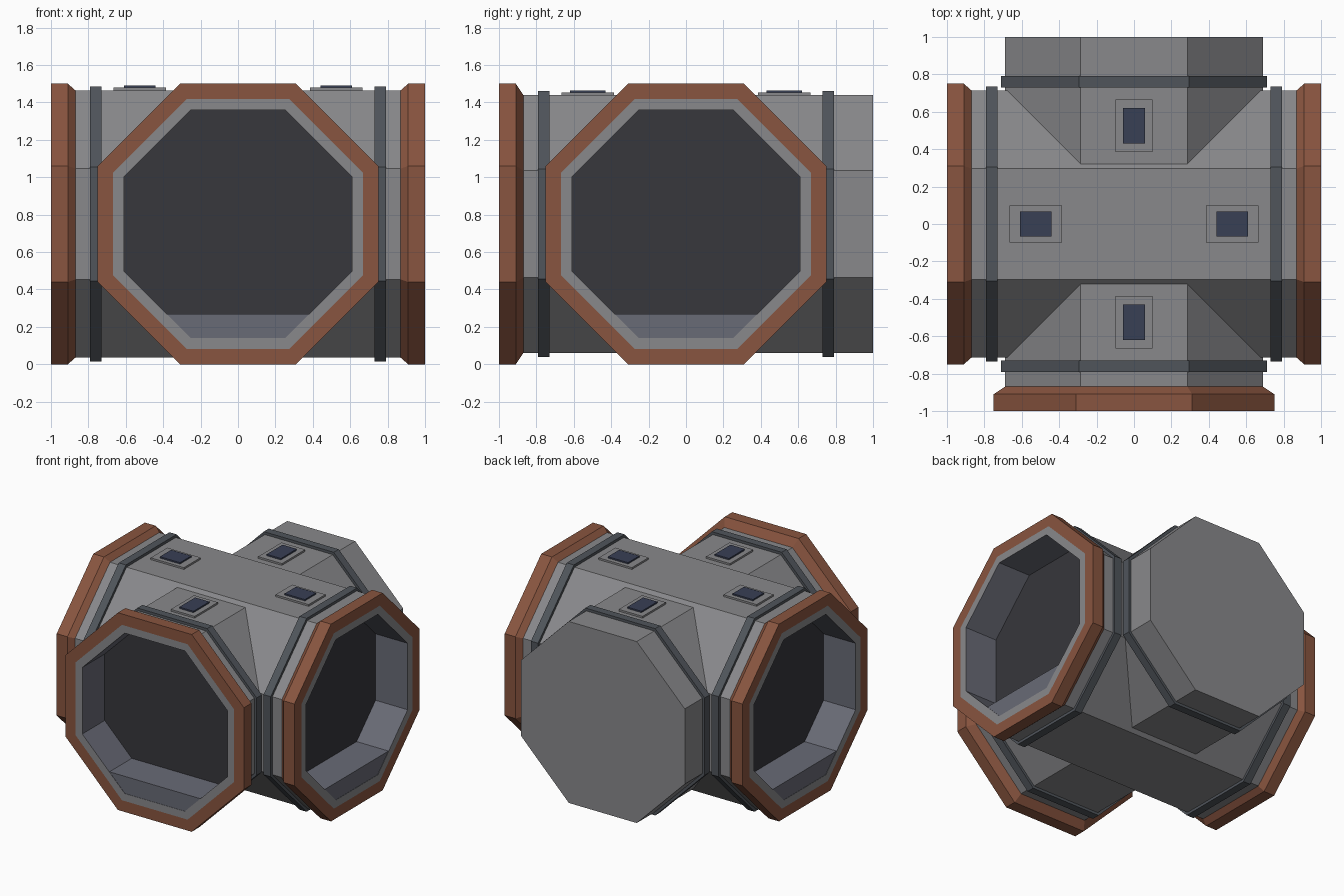
import bpy, bmesh
from math import cos, sin, pi, radians
from mathutils import Matrix

if "Cube" in bpy.data.objects:
    bpy.data.objects.remove(bpy.data.objects["Cube"])

ZC = 0.75  # height of the corridor axis


def material(name, rgb):
    m = bpy.data.materials.new(name)
    m.diffuse_color = (*rgb, 1)
    m.use_nodes = True
    m.node_tree.nodes["Principled BSDF"].inputs["Base Color"].default_value = m.diffuse_color
    return m


GREY = material("hull_grey", (0.25, 0.25, 0.26))
RUST = material("rust", (0.25, 0.09, 0.05))
BAND = material("dark_steel", (0.08, 0.09, 0.105))
WALL = material("inner_blue_grey", (0.14, 0.145, 0.18))
DARK = material("dark_panel", (0.038, 0.038, 0.045))
NAVY = material("navy", (0.04, 0.05, 0.09))


def finish(name, bm, angle, mat):
    bm.transform(Matrix.Translation((0, 0, ZC)) @ Matrix.Rotation(radians(angle), 4, 'Z'))
    mesh = bpy.data.meshes.new(name)
    bm.to_mesh(mesh)
    bm.free()
    mesh.materials.append(mat)
    ob = bpy.data.objects.new(name, mesh)
    bpy.context.collection.objects.link(ob)
    return ob


def octagon_loft(name, profile, angle, mat, cap_end=False):
    """Sweep (distance along arm, apothem) points round an octagon."""
    bm = bmesh.new()
    rings = []
    for x, apothem in profile:
        r = apothem / cos(pi / 8)
        rings.append([bm.verts.new((x, r * cos(pi / 8 + k * pi / 4), r * sin(pi / 8 + k * pi / 4)))
                      for k in range(8)])
    for a, b in zip(rings, rings[1:]):
        for k in range(8):
            j = (k + 1) % 8
            bm.faces.new((a[k], a[j], b[j], b[k]))
    if cap_end:
        bm.faces.new(rings[-1])
    return finish(name, bm, angle, mat)


def block(name, x0, x1, w0, w1, z0, z1, angle, mat):
    """Box along an arm; w0 / w1 are the half widths at bottom / top."""
    bm = bmesh.new()
    bmesh.ops.create_cube(bm, size=1)
    for v in bm.verts:
        top = v.co.z > 0
        v.co = (x1 if v.co.x > 0 else x0,
                (w1 if top else w0) * (1 if v.co.y > 0 else -1),
                z1 if top else z0)
    return finish(name, bm, angle, mat)


# main tube running left to right
octagon_loft("main_tube", [(-0.87, 0.715), (0.87, 0.715)], 0, GREY)

# name, direction, tube apothem, has an open doorway
ARMS = [("right", 0, 0.715, True), ("left", 180, 0.715, True),
        ("front", -90, 0.69, True), ("back", 90, 0.69, False)]

for side, ang, ap, is_open in ARMS:
    # cross tubes, the back one closed by a flat wall
    if side in ("front", "back"):
        octagon_loft(side + "_tube", [(0.3, ap), (0.87 if is_open else 1.0, ap)], ang, GREY,
                     cap_end=not is_open)

    # raised band round the tube
    octagon_loft(side + "_band", [(0.73, ap), (0.73, ap + 0.02), (0.79, ap + 0.02), (0.79, ap)],
                 ang, BAND)

    # roof hatch: base plate and window
    wide = side in ("front", "back")
    block(side + "_hatch_base", 0.385, 0.665, 0.10, 0.10, ap - 0.01, ap + 0.014, ang, GREY)
    x0, x1, w = (0.43, 0.62, 0.06) if wide else (0.44, 0.61, 0.068)
    block(side + "_hatch_window", x0, x1, w, w, ap, ap + 0.025, ang, NAVY)

    if is_open:
        # doorway collar, lip, recess walls, end panel and floor
        octagon_loft(side + "_collar", [(0.87, ap), (0.91, 0.75), (1.0, 0.75), (1.0, 0.667)], ang, RUST)
        octagon_loft(side + "_lip", [(1.0, 0.667), (1.0, 0.61)], ang, GREY)
        octagon_loft(side + "_recess", [(1.0, 0.61), (0.73, 0.61)], ang, WALL)
        octagon_loft(side + "_end_panel", [(0.73, 0.61)], ang, DARK, cap_end=True)
        block(side + "_floor", 0.73, 0.998, 0.253, 0.383, -0.61, -0.48, ang, WALL)
